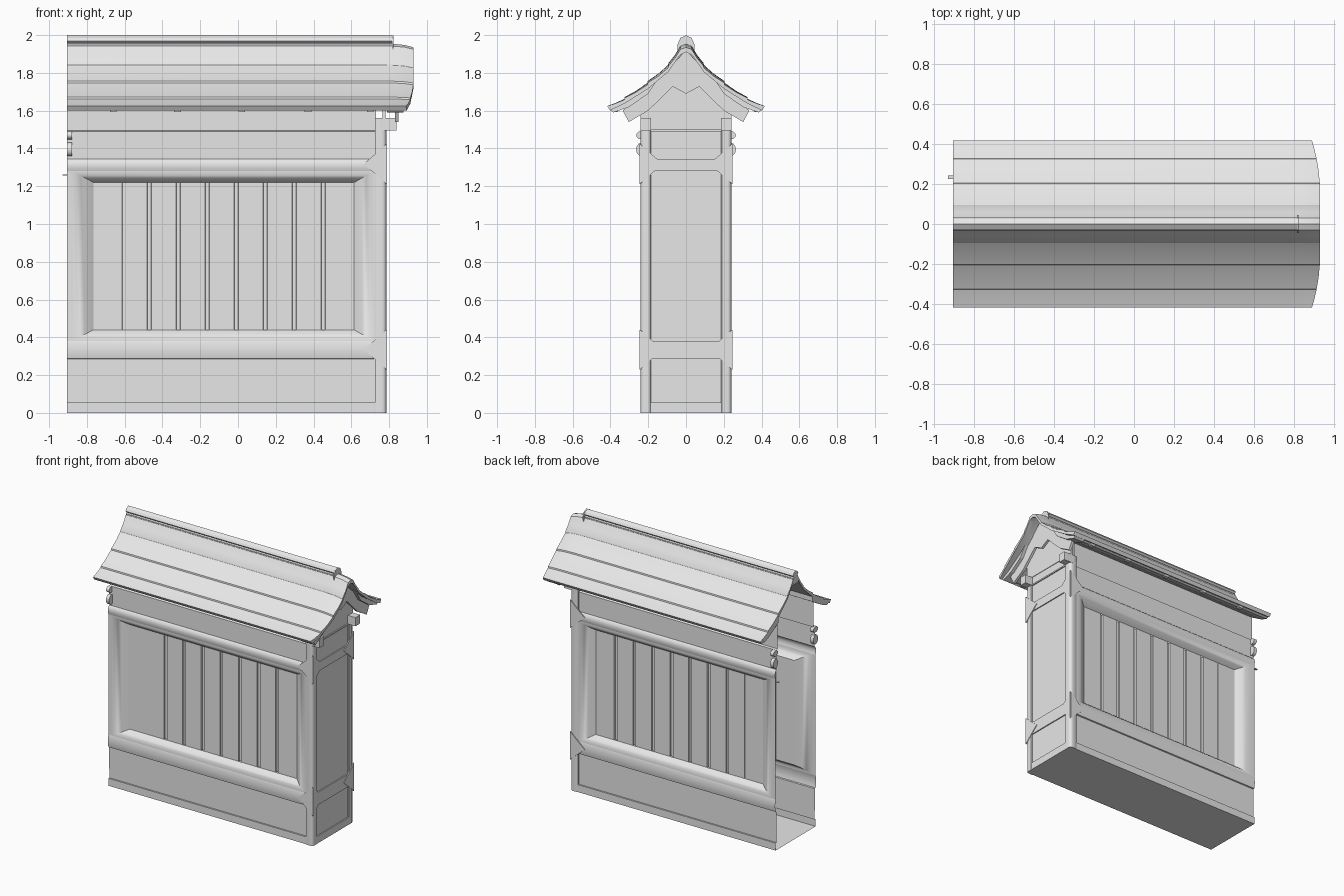
import bpy, bmesh, math
from mathutils import Vector

if "Cube" in bpy.data.objects:
    bpy.data.objects.remove(bpy.data.objects["Cube"])

grey = bpy.data.materials.new("plain_grey")
grey.diffuse_color = (0.8, 0.8, 0.8, 1)
grey.use_nodes = True
grey.node_tree.nodes["Principled BSDF"].inputs["Base Color"].default_value = grey.diffuse_color
LEFT, RIGHT = -0.905, 0.785


def finish(bm, name, out=None, smooth=None):
    """Turn a bmesh into an object; open sheets are turned to face 'out'."""
    bmesh.ops.remove_doubles(bm, verts=bm.verts, dist=1e-5)
    bmesh.ops.recalc_face_normals(bm, faces=bm.faces)
    if out is not None:
        if sum(f.calc_area() * f.normal.dot(Vector(out)) for f in bm.faces) < 0:
            bmesh.ops.reverse_faces(bm, faces=bm.faces)
    me = bpy.data.meshes.new(name)
    bm.to_mesh(me)
    bm.free()
    me.materials.append(grey)
    ob = bpy.data.objects.new(name, me)
    bpy.context.collection.objects.link(ob)
    if smooth:
        bpy.ops.object.select_all(action='DESELECT')
        ob.select_set(True)
        bpy.context.view_layer.objects.active = ob
        bpy.ops.object.shade_smooth_by_angle(angle=math.radians(smooth))
    return ob


def place(axis, p, t):
    return {'x': (t, p[0], p[1]), 'y': (p[0], t, p[1]), 'z': (p[0], p[1], t)}[axis]


def prism(name, pts, axis, a, b, smooth=None):
    """Closed outline pushed along an axis from a to b."""
    bm = bmesh.new()
    lo = [bm.verts.new(place(axis, p, a)) for p in pts]
    hi = [bm.verts.new(place(axis, p, b)) for p in pts]
    bm.faces.new(lo)
    bm.faces.new(hi)
    for i in range(len(pts)):
        j = (i + 1) % len(pts)
        bm.faces.new((lo[i], lo[j], hi[j], hi[i]))
    return finish(bm, name, None, smooth)


def box(name, x0, x1, y0, y1, z0, z1):
    return prism(name, [(x0, y0), (x1, y0), (x1, y1), (x0, y1)], 'z', z0, z1)


def loft(bm, rows, closed=False):
    """Quads between neighbouring rows of points."""
    vs = [[bm.verts.new(p) for p in r] for r in rows]
    for r, q in zip(vs, vs[1:]):
        n = len(r)
        for i in range(n if closed else n - 1):
            j = (i + 1) % n
            bm.faces.new((r[i], r[j], q[j], q[i]))
    return vs


def sheet(name, pts, x0, x1, out):
    bm = bmesh.new()
    loft(bm, [[(x, y, z) for y, z in pts] for x in (x0, x1)])
    return finish(bm, name, out, 40)


def rect(x0, x1, z0, z1, y):
    return [(x0, y, z0), (x1, y, z0), (x1, y, z1), (x0, y, z1)]


for s, side in ((-1, "front"), (1, "back")):
    out = (0, s, 0)
    # Base, lower panel and rounded rail
    low = [(.236, 0), (.236, .055), (.225, .055), (.226, .285), (.235, .288),
           (.24, .31), (.241, .34), (.238, .37), (.235, .38)]
    sheet(side + "_lower_wall", [(s * y, z) for y, z in low], LEFT, .73, out)
    # Upper rail, beam and the strip below the eaves
    top = [(.235, 1.28), (.24, 1.295), (.241, 1.315), (.236, 1.335), (.225, 1.345),
           (.226, 1.49), (.212, 1.495), (.212, 1.7)]
    sheet(side + "_upper_wall", [(s * y, z) for y, z in top], LEFT, .73, out)

    # Rounded frame stepping in to the planks
    bm = bmesh.new()
    rings = [rect(LEFT, .73, .38, 1.28, s * .235)]
    for k in range(6):
        a = k / 5
        rings.append(rect(-.88 + .115 * a, .72 - .105 * a, .38 + .06 * a, 1.28 - .06 * a,
                          s * (.235 - .05 * (1 - math.cos(a * math.pi / 2)))))
    loft(bm, rings, True)
    finish(bm, side + "_panel_frame", out, 40)

    # Planks with shallow grooves between them
    line = []
    for i in range(9):
        x = -.765 + i * .1535
        line += [(x, .185), (x + .1515 - .021, .185)]
        if i == 0:
            line[1] = (-.615, .185)
        if i < 8:
            line += [(line[-1][0] + .003, .175), (-.765 + (i + 1) * .1535 - .003, .175)]
    line[-1] = (.615, .185)
    bm = bmesh.new()
    loft(bm, [[(x, s * y, z) for x, y in line] for z in (.44, 1.22)])
    finish(bm, side + "_planks", out)

    # Corner post with a rounded outer edge
    arc = [(.765 + .02 * math.sin(t * math.pi / 8), s * (.22 + .02 * math.cos(t * math.pi / 8)))
           for t in range(5)]
    prism(side + "_corner_post", [(.725, s * .215), (.725, s * .236), (.73, s * .24)] + arc +
          [(RIGHT, s * .19), (.78, s * .185), (.765, s * .185)], 'z', 0, 1.56, 40)

    # Pointed corner plates wrapping the post
    for zc, tag in ((.335, "lower"), (1.318, "upper")):
        shape = [(0, .105), (.062, .05), (.12, 0), (.062, -.05), (0, -.105)]
        prism(f"{side}_{tag}_corner_plate", [(RIGHT - d, zc + z) for d, z in shape],
              'y', s * .238, s * .245)
        prism(f"{side}_{tag}_end_plate", [(s * (.243 - d), zc + z) for d, z in shape],
              'x', .782, .789)

    # Beam end, and scroll blocks at the open end
    box(side + "_beam_end", .725, .84, s * .185, s * .24, 1.495, 1.56)
    for zc, r in ((1.395, .036), (1.47, .022)):
        prism(side + "_scroll", [(s * (.236 + .028 * math.cos(t * math.pi / 6)),
                                  zc + r * math.sin(t * math.pi / 6)) for t in range(12)],
              'x', LEFT, -.88, 40)

    # Roof slope: overlapping courses, with a rounded verge at the closed end
    upper = [(0, 1.955), (.03, 1.943), (.06, 1.893), (.093, 1.852), (.095, 1.842), (.145, 1.797),
             (.203, 1.757), (.205, 1.747), (.265, 1.705), (.325, 1.672), (.327, 1.662),
             (.38, 1.638), (.417, 1.625)]
    under = [(.402, 1.602), (.325, 1.642), (.2, 1.727), (.095, 1.82), (.03, 1.915), (0, 1.93)]
    ring = upper + under
    bm = bmesh.new()
    rows = []
    for t, droop in ((None, 0), (0, 0), (.4, .003), (.7, .008), (1, .02)):
        row = []
        for y, z in ring:
            end = .93 - .04 * (max(0, y - .15) / .265) ** 2
            x = LEFT if t is None else .78 + (end - .78) * t
            row.append((x, s * y, z - droop * (1 - y / .417)))
        rows.append(row)
    vs = loft(bm, rows, True)
    bm.faces.new(vs[0])
    bm.faces.new(vs[-1])
    finish(bm, side + "_roof_slope", None, 30)

    # Eave board and small pegs under the roof edge
    prism(side + "_eave_board", [(s * y, z) for y, z in
          ((.2, 1.727), (.325, 1.642), (.385, 1.61), (.37, 1.602), (.31, 1.625), (.2, 1.69))],
          'x', LEFT, .78)
    for x in (-.66, -.32, .02, .37, .7):
        box(side + "_eave_peg", x - .018, x + .018, s * .36, s * .385, 1.594, 1.612)

    # Verge board below the roof end
    prism(side + "_verge_board", [(s * y, z) for y, z in
          ((0, 1.92), (.095, 1.82), (.2, 1.727), (.335, 1.6), (.303, 1.54), (.2, 1.6),
           (.07, 1.727), (0, 1.69))], 'x', .83, .85)
    prism(side + "_verge_trim", [(s * y, z) for y, z in
          ((.14, 1.78), (.2, 1.727), (.325, 1.642), (.4, 1.603), (.385, 1.59), (.3, 1.62),
           (.2, 1.69))], 'x', .79, .875)

# Gable infill behind the verge boards
prism("gable_wall", [(-.24, 1.56), (.24, 1.56), (.24, 1.69), (.095, 1.82), (0, 1.925),
                     (-.095, 1.82), (-.24, 1.69)], 'x', .765, .78)

# End wall panel with rails
box("end_panel", .765, .776, -.19, .19, 0, 1.56)
for z0, z1, tag in ((0, .055, "base"), (.285, .38, "lower"), (1.28, 1.345, "upper"),
                    (1.49, 1.5, "top")):
    box(tag + "_end_rail", .77, .784, -.187, .187, z0, z1)

# Floor sheet
bm = bmesh.new()
loft(bm, [[(LEFT, y, 0), (RIGHT - .005, y, 0)] for y in (-.236, .236)])
finish(bm, "floor", (0, 0, -1))

# Ridge cap and its end plate
half = [(.032, 1.90), (.022, 1.93), (.03, 1.945), (.03, 1.952), (.02, 1.957), (.033, 1.97),
        (.024, 1.985), (0, 2.0)]
prism("ridge_cap", half + [(-y, z) for y, z in half[-2::-1]], 'x', LEFT, .815)
prism("ridge_end_plate", [(-.045, 1.92), (.045, 1.92), (.045, 1.95), (.03, 1.985), (0, 1.999),
                          (-.03, 1.985), (-.045, 1.95)], 'x', .815, .823)

# Thin tab at the open end
box("edge_tab", -.93, LEFT, .225, .243, 1.258, 1.262)
